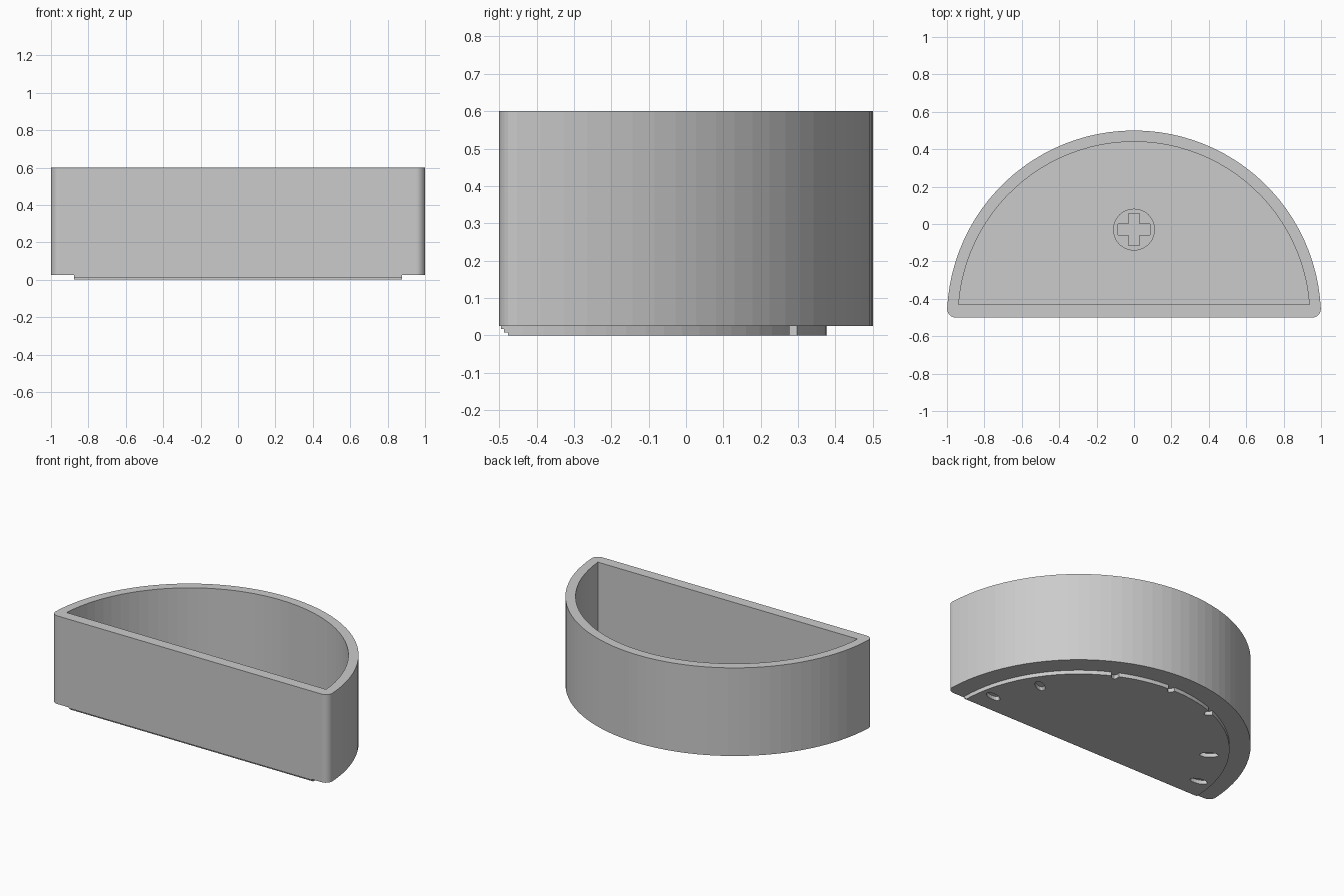
import bpy, bmesh, math
from math import sin, cos, pi

if "Cube" in bpy.data.objects:
    bpy.data.objects.remove(bpy.data.objects["Cube"])

grey = bpy.data.materials.new("plain_grey")
grey.use_nodes = True
grey.diffuse_color = (0.6, 0.6, 0.6, 1)
grey.node_tree.nodes["Principled BSDF"].inputs["Base Color"].default_value = (0.6, 0.6, 0.6, 1)

FRONT = -0.5      # flat side, also the centre line of every arc
BASE = 0.025      # underside of the walls
FLOOR = 0.085     # inside floor


def prism(name, outline, z0, z1):
    """Extrude a flat outline between two heights."""
    bm = bmesh.new()
    face = bm.faces.new([bm.verts.new((x, y, z0)) for x, y in outline])
    up = bmesh.ops.extrude_face_region(bm, geom=[face])["geom"]
    bmesh.ops.translate(bm, vec=(0, 0, z1 - z0),
                        verts=[v for v in up if isinstance(v, bmesh.types.BMVert)])
    bmesh.ops.recalc_face_normals(bm, faces=bm.faces)
    mesh = bpy.data.meshes.new(name)
    bm.to_mesh(mesh)
    bm.free()
    mesh.materials.append(grey)
    obj = bpy.data.objects.new(name, mesh)
    bpy.context.collection.objects.link(obj)
    return obj


def cut(target, cutter):
    """Subtract the cutter and discard it."""
    mod = target.modifiers.new("cut", "BOOLEAN")
    mod.operation, mod.solver, mod.object = "DIFFERENCE", "EXACT", cutter
    bpy.context.view_layer.objects.active = target
    bpy.ops.object.modifier_apply(modifier=mod.name)
    bpy.data.objects.remove(cutter)


def arc(cx, cy, r, a0, a1, n):
    return [(cx + r * cos(a0 + (a1 - a0) * i / n), cy + r * sin(a0 + (a1 - a0) * i / n))
            for i in range(n + 1)]


def half_disc(r, y):
    """Half disc about the front line, trimmed flat at y."""
    a = math.asin((y - FRONT) / r)
    return arc(0, FRONT, r, a, pi - a, 48)


def box(x0, x1, y0, y1):
    return [(x0, y0), (x1, y0), (x1, y1), (x0, y1)]


# Half-round tray with rounded outer corners
fillet = 0.045
cx = math.sqrt((1 - fillet) ** 2 - fillet ** 2)
tilt = math.atan2(fillet, cx)
right = arc(cx, FRONT + fillet, fillet, -pi / 2, tilt, 6)
left = [(-x, y) for x, y in reversed(right)]
body = prism("tray_body", right + arc(0, FRONT, 1, tilt, pi - tilt, 48)[1:-1] + left, BASE, 0.6)
cut(body, prism("cavity", half_disc(0.94, -0.43), FLOOR, 0.7))

# Raised panel underneath, with a stepped front edge
panel = prism("bottom_panel", half_disc(0.877, FRONT + 0.005), 0, BASE)
for y, z in ((-0.487, 0.017), (-0.476, 0.008)):
    cut(panel, prism("step", box(-1, 1, -0.6, y), -0.1, z))

# Radial seed-shaped recesses; the outer ones break the panel's edge
for degrees, radius in ((11, 0.79), (33, 0.77), (64, 0.9), (88, 0.9),
                        (111, 0.89), (145, 0.76), (168, 0.79)):
    a = math.radians(degrees)
    seed = []
    for ex, ey in arc(0, 0, 1, 0, 2 * pi, 20)[:-1]:
        u, v = radius + 0.055 * ex, 0.026 * ey
        seed.append((u * cos(a) - v * sin(a), FRONT + u * sin(a) + v * cos(a)))
    cut(panel, prism("seed", seed, -0.05, 0.05))

# Round mounting stem with a cross-shaped socket
sy, arm, half = -0.03, 0.085, 0.03
stem = prism("mounting_stem", arc(0, sy, 0.112, 0, 2 * pi, 40)[:-1], FLOOR - 0.01, 0.25)
for w, h in ((arm, half), (half, arm)):
    cut(stem, prism("socket", box(-w, w, sy - h, sy + h), FLOOR - 0.05, 0.3))
